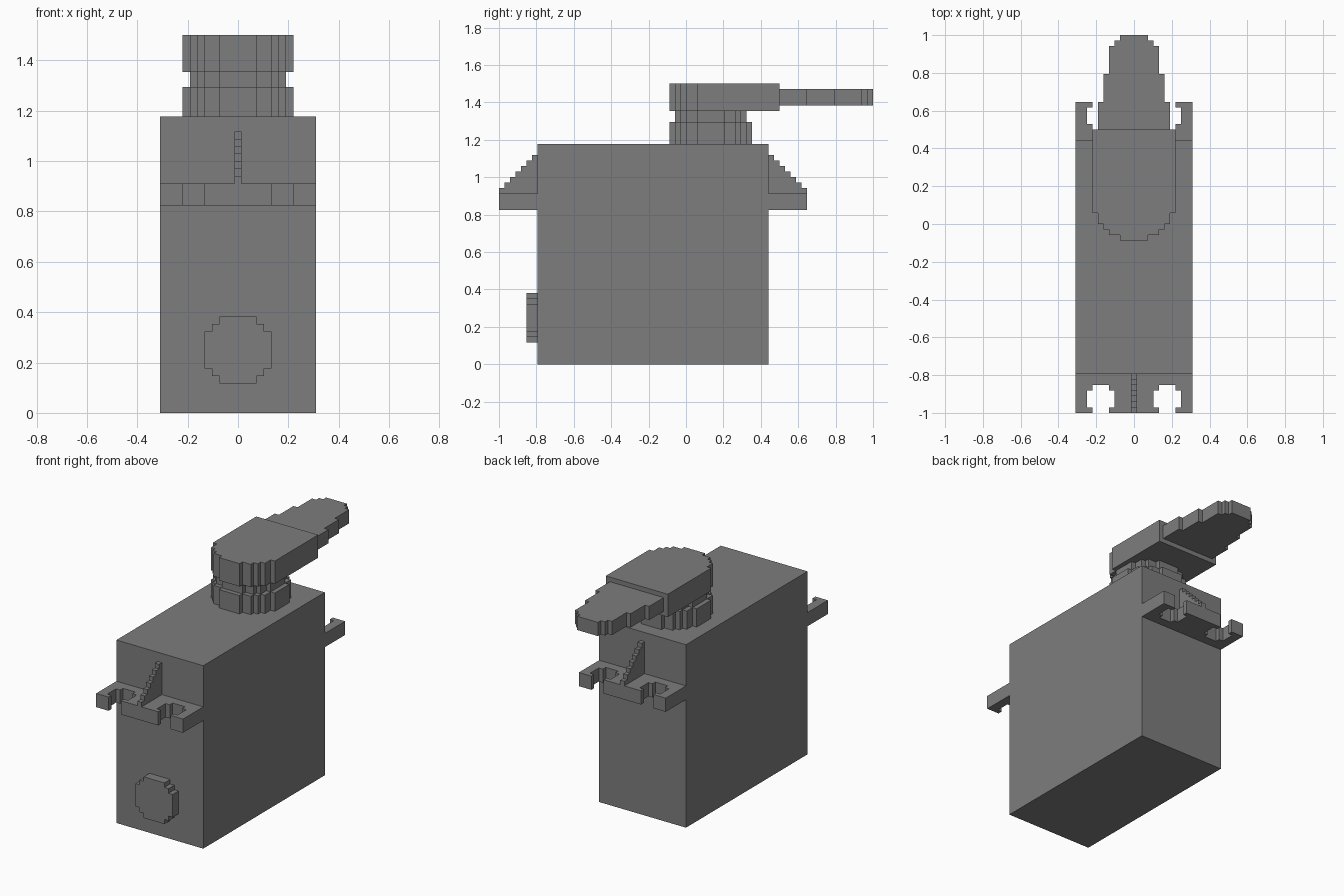
import bpy
import bmesh
import math

cube = bpy.data.objects.get("Cube")
if cube:
    bpy.data.objects.remove(cube, do_unlink=True)

U = 2 / 68          # one grid step
Y0 = -34            # front tip, in steps

grey = bpy.data.materials.new("mid grey")
grey.use_nodes = True
COLOUR = (0.206, 0.206, 0.206, 1)
grey.diffuse_color = COLOUR
grey.node_tree.nodes["Principled BSDF"].inputs["Base Color"].default_value = COLOUR


def prism(name, outline, lo, hi, axis="z"):
    """Extrude an outline (in steps) along an axis; y counts from the front tip."""
    def place(a, b, c):
        x, y, z = {"z": (a, b, c), "y": (a, c, b), "x": (c, a, b)}[axis]
        return (x * U, (y + Y0) * U, z * U)

    bm = bmesh.new()
    bottom = [bm.verts.new(place(a, b, lo)) for a, b in outline]
    top = [bm.verts.new(place(a, b, hi)) for a, b in outline]
    n = len(outline)
    bm.faces.new(bottom)
    bm.faces.new(top)
    for i in range(n):
        j = (i + 1) % n
        bm.faces.new((bottom[i], bottom[j], top[j], top[i]))
    bmesh.ops.recalc_face_normals(bm, faces=bm.faces)
    mesh = bpy.data.meshes.new(name)
    bm.to_mesh(mesh)
    bm.free()
    mesh.materials.append(grey)
    obj = bpy.data.objects.new(name, mesh)
    bpy.context.collection.objects.link(obj)
    return obj


def stepped(rows):
    """Mirrored staircase outline from rows of (start, end, half width)."""
    merged = []
    for s, e, h in rows:
        if merged and merged[-1][2] == h:
            merged[-1] = (merged[-1][0], e, h)
        else:
            merged.append((s, e, h))
    side = [p for s, e, h in merged for p in ((h, s), (h, e))]
    return side + [(-x, y) for x, y in reversed(side)]


def disc_rows(diameter, start):
    """Rows of a blocky disc."""
    r, mid = diameter / 2, diameter // 2
    return [(start + i, start + i + 1,
             math.floor(math.sqrt(r * r - (i - mid) ** 2)) + 0.5)
            for i in range(diameter)]


# Case
prism("case", stepped([(7, 49, 10.5)]), 0, 40)

# Cable plug on the front
prism("cable_plug", stepped(disc_rows(9, 4)), 5, 7, axis="y")

# Output shaft: wide collar and narrower neck
prism("shaft_collar", stepped(disc_rows(15, 31)), 40, 44)
prism("shaft_neck", stepped(disc_rows(13, 32)), 44, 46)

# Horn hub: round in front, straight behind
hub = disc_rows(15, 31)[:8] + [(39, 51, 7.5)]
prism("horn_hub", stepped(hub), 46, 51)

# Tapering horn arm
arm = [(51, 56, 6.5), (56, 61, 5.5), (61, 66, 4.5), (66, 67, 3.5), (67, 68, 2.5)]
prism("horn_arm", stepped(arm), 47, 50)

# Mounting flanges with open screw slots, and their stepped ribs
half = [(10.5, 7), (10.5, 0), (7.5, 0), (7.5, 1), (8.5, 1), (8.5, 4), (7.5, 4),
        (7.5, 5), (4.5, 5), (4.5, 4), (3.5, 4), (3.5, 1), (4.5, 1), (4.5, 0)]
flange = half + [(-x, t) for x, t in reversed(half)]
rib = [(7, 31), (0, 31)]
for i in range(7):
    rib += [(i, 32 + i), (i + 1, 32 + i)]

for side, tip, sign in (("front", 0, 1), ("back", 56, -1)):
    prism(side + "_flange", [(x, tip + sign * t) for x, t in flange], 28, 31)
    prism(side + "_rib", [(tip + sign * t, z) for t, z in rib], -0.5, 0.5, axis="x")
